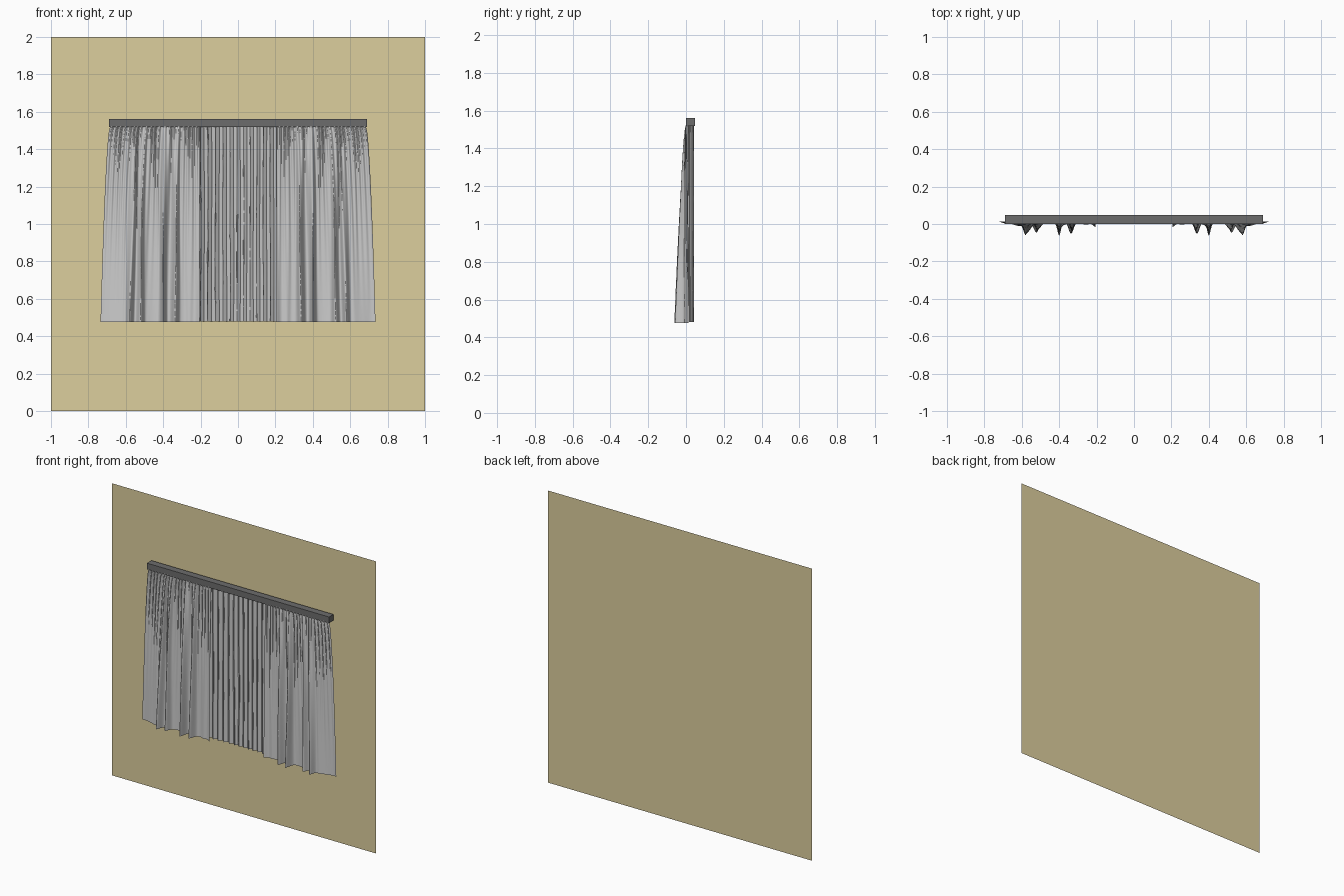
import bpy, bmesh, math

if "Cube" in bpy.data.objects:
    bpy.data.objects.remove(bpy.data.objects["Cube"])


def material(name, rgb):
    m = bpy.data.materials.new(name)
    m.diffuse_color = (*rgb, 1)
    m.use_nodes = True
    m.node_tree.nodes["Principled BSDF"].inputs["Base Color"].default_value = m.diffuse_color
    return m


def cloth(name, fn, nu, nv, flip=False):
    """Grid surface from fn(u, t): u across, t from top (0) to hem (1)."""
    bm = bmesh.new()
    rows = [[bm.verts.new(fn(i / nu, j / nv)) for i in range(nu + 1)]
            for j in range(nv + 1)]
    for j in range(nv):
        for i in range(nu):
            f = [rows[j][i], rows[j + 1][i], rows[j + 1][i + 1], rows[j][i + 1]]
            bm.faces.new(f[::-1] if flip else f).smooth = True
    mesh = bpy.data.meshes.new(name)
    bm.to_mesh(mesh)
    bm.free()
    ob = bpy.data.objects.new(name, mesh)
    bpy.context.collection.objects.link(ob)
    return ob


# Wall panel behind everything
bpy.ops.mesh.primitive_plane_add(size=2, location=(0, 0.065, 1),
                                 rotation=(math.pi / 2, 0, 0))
wall = bpy.context.object
wall.name = "wall"
wall.data.materials.append(material("wall_cream", (0.72, 0.62, 0.34)))

# Curtain rail
bpy.ops.mesh.primitive_cube_add(size=1, location=(0, 0.024, 1.54))
rail = bpy.context.object
rail.name = "curtain_rail"
rail.scale = (1.38, 0.048, 0.042)
rail.data.materials.append(material("rail_grey", (0.15, 0.15, 0.15)))

# Main drapes: position, depth and half-width of the large folds at the hem
FOLDS = [(0.577, 0.060, 0.016), (0.525, 0.053, 0.018),
         (0.402, 0.066, 0.014), (0.337, 0.058, 0.015),
         (0.200, 0.024, 0.022), (0.260, 0.010, 0.018), (0.620, 0.018, 0.03)]


def drape(sign):
    def fn(u, t):
        hem_x = 0.205 + 0.53 * u
        top_x = 0.205 + 0.478 * u
        x = top_x + (hem_x - top_x) * t ** 0.55
        grow = t ** 0.55
        big = sum(d * math.exp(-((hem_x - c) / w) ** 2) for c, d, w in FOLDS)
        # small gathers that relax towards the hem
        fine = math.sin(52 * math.tau * u / 2.6 + 1.2 * math.sin(9 * u))
        y = 0.006 - big * grow + 0.007 * fine * (1 - t) ** 1.5
        y += 0.008 * max(0, (u - 0.85) / 0.15) * grow
        y += 0.002 * math.sin(38 * u + 3 * t) * t
        x += 0.003 * math.sin(31 * u + 5 * t) * math.sin(math.pi * u)
        return sign * x, y, 1.525 - 1.05 * t
    return fn


for side, sign in (("left", -1), ("right", 1)):
    cloth(side + "_drape", drape(sign), 150, 32, flip=sign < 0)


# Sheer inner curtain with tight, overhanging pleats
def sheer(u, t):
    pleats = 36
    a = math.tau * pleats * u + 0.8 * math.sin(23 * u) + 0.25 * math.sin(6 * t + 40 * u)
    amp = 0.0125 + 0.002 * math.sin(17 * u + 2)
    x = -0.67 + 1.34 * u + 0.007 * math.sin(2 * a)
    return x, 0.029 + amp * math.sin(a), 1.525 - 1.045 * t


cloth("sheer_curtain", sheer, 36 * 16, 16)
